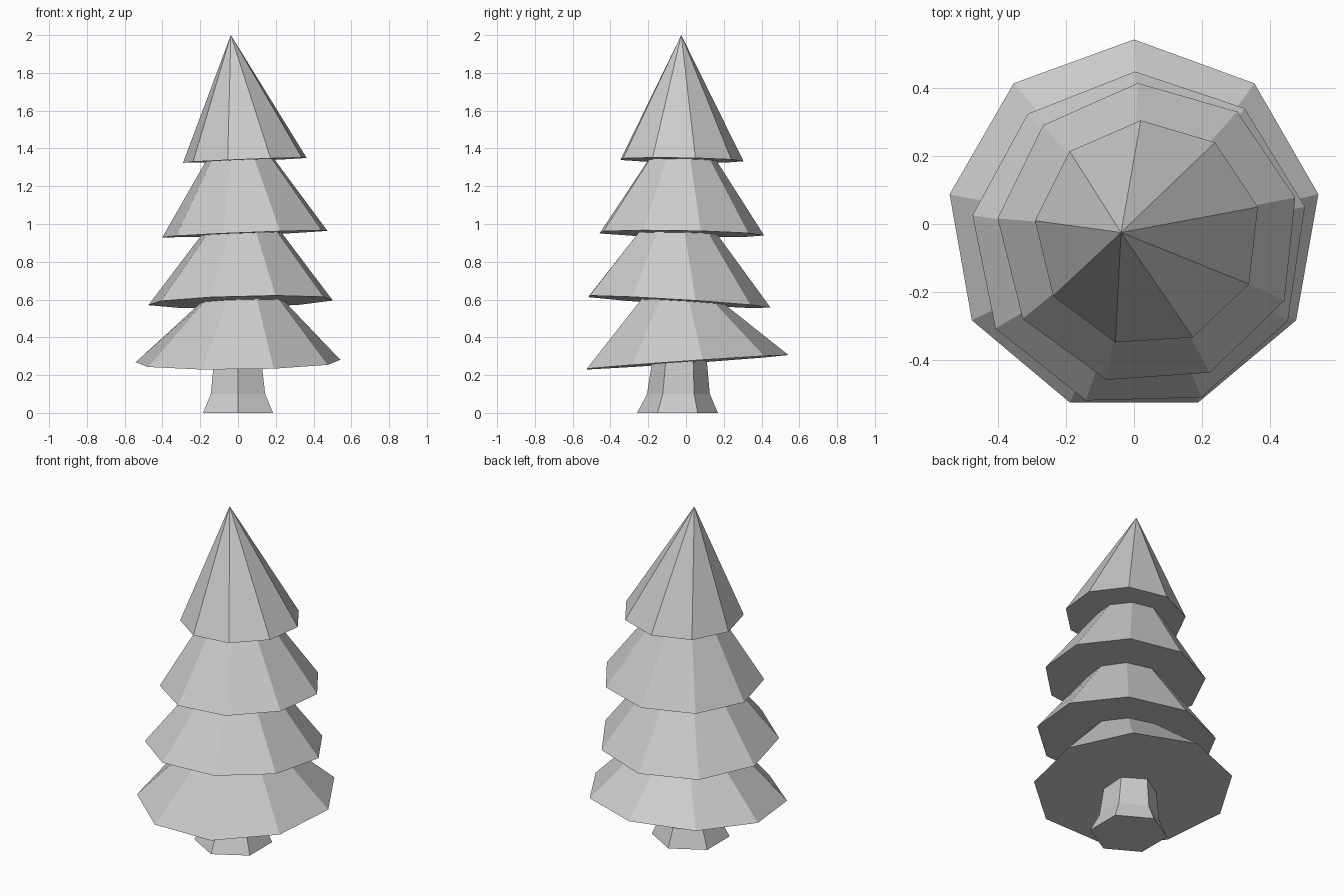
import bpy
import bmesh
from math import cos, sin, pi, radians

cube = bpy.data.objects.get("Cube")
if cube:
    bpy.data.objects.remove(cube, do_unlink=True)

grey = bpy.data.materials.new("plain_grey")
grey.use_nodes = True
grey.diffuse_color = (0.6, 0.6, 0.6, 1)
grey.node_tree.nodes["Principled BSDF"].inputs["Base Color"].default_value = (0.6, 0.6, 0.6, 1)


def add_ring(bm, sides, centre, radius, tilt=(0, 0), turn=0.0):
    """Polygon ring with a corner towards the back, tilted by slopes in x and y."""
    cx, cy, cz = centre
    ring = []
    for i in range(sides):
        a = pi / 2 + radians(turn) + 2 * pi * i / sides
        dx, dy = radius * cos(a), radius * sin(a)
        ring.append(bm.verts.new((cx + dx, cy + dy, cz + tilt[0] * dx + tilt[1] * dy)))
    return ring


def bridge(bm, low, high):
    n = len(low)
    for i in range(n):
        j = (i + 1) % n
        bm.faces.new((low[i], low[j], high[j], high[i]))


def finish(bm, name):
    bmesh.ops.recalc_face_normals(bm, faces=bm.faces)
    mesh = bpy.data.meshes.new(name)
    bm.to_mesh(mesh)
    bm.free()
    mesh.materials.append(grey)
    obj = bpy.data.objects.new(name, mesh)
    bpy.context.collection.objects.link(obj)


def loft(name, sides, rings, apex=None):
    """Closed solid through rings, ending in a flat cap or a point."""
    bm = bmesh.new()
    loops = [add_ring(bm, sides, *r) for r in rings]
    bm.faces.new(loops[0])
    for low, high in zip(loops, loops[1:]):
        bridge(bm, low, high)
    if apex:
        tip = bm.verts.new(apex)
        top = loops[-1]
        for i in range(sides):
            bm.faces.new((top[i], top[(i + 1) % sides], tip))
    else:
        bm.faces.new(loops[-1])
    finish(bm, name)


# Hexagonal trunk with flared foot
loft("trunk", 6, [
    ((0, -0.045, 0), 0.214),
    ((0, -0.04, 0.1), 0.166),
    ((-0.002, -0.034, 0.29), 0.143),
])

# Leaning nine-sided foliage tiers, each tucked under the next
skirts = [
    ((0, -0.008, 0.268), 0.55, (0.012, 0.07), 0),
    ((0.016, -0.048, 0.588), 0.496, (0.027, -0.062), 1.5),
    ((0.042, -0.03, 0.948), 0.445, (0.04, -0.017), 4),
    ((0.04, -0.028, 1.338), 0.333, (0.04, -0.015), 3.5),
]
necks = [
    ((0.022, -0.022, 0.59), 0.225),
    ((0.018, -0.05, 0.949), 0.215),
    ((0.012, -0.022, 1.34), 0.183),
]
names = ["bottom_foliage", "lower_foliage", "upper_foliage"]
for name, skirt, neck, above in zip(names, skirts, necks, skirts[1:]):
    loft(name, 9, [skirt, (*neck, above[2], skirt[3])])

loft("top_foliage", 9, [skirts[-1]], apex=(-0.038, -0.025, 2.0))
